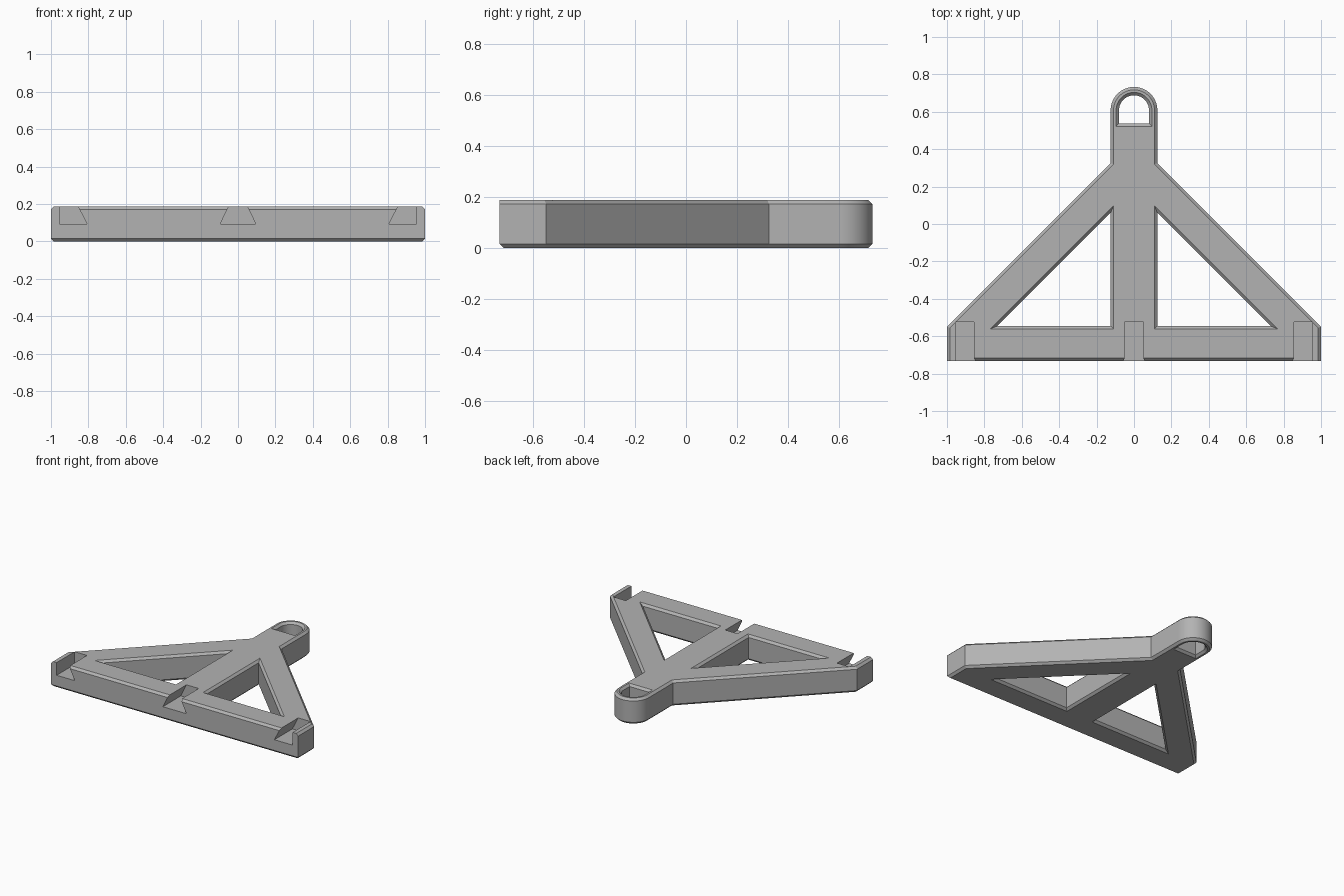
import bpy, bmesh, math
from mathutils import Vector

if "Cube" in bpy.data.objects:
    bpy.data.objects.remove(bpy.data.objects["Cube"], do_unlink=True)

H, C = 0.187, 0.0156          # thickness and chamfer
FRONT, SPINE = -0.733, 0.125  # front edge and half width of the spine
RING_Y = 0.608                # centre of the hanging loop

grey = bpy.data.materials.new("light grey")
grey.use_nodes = True
grey.diffuse_color = (0.45, 0.45, 0.45, 1)
grey.node_tree.nodes["Principled BSDF"].inputs["Base Color"].default_value = grey.diffuse_color


def loft(name, rings):
    """Closed solid through a stack of matching rings."""
    bm = bmesh.new()
    rows = [[bm.verts.new(p) for p in ring] for ring in rings]
    n = len(rows[0])
    for a, b in zip(rows, rows[1:]):
        for i in range(n):
            j = (i + 1) % n
            bm.faces.new((a[i], a[j], b[j], b[i]))
    bm.faces.new(rows[0])
    bm.faces.new(rows[-1])
    bmesh.ops.recalc_face_normals(bm, faces=bm.faces)
    mesh = bpy.data.meshes.new(name)
    bm.to_mesh(mesh)
    bm.free()
    mesh.materials.append(grey)
    obj = bpy.data.objects.new(name, mesh)
    bpy.context.collection.objects.link(obj)
    return obj


def offset(loop, d):
    """Move a counter-clockwise outline outward by d with mitred corners."""
    pts = [Vector(p) for p in loop]
    out = []
    for i, p in enumerate(pts):
        e1 = (p - pts[i - 1]).normalized()
        e2 = (pts[(i + 1) % len(pts)] - p).normalized()
        n1, n2 = Vector((e1.y, -e1.x)), Vector((e2.y, -e2.x))
        out.append(p + (n1 + n2) * d / (1 + n1.dot(n2)))
    return out


def plate(name, loop, levels):
    return loft(name, [[(p.x, p.y, z) for p in offset(loop, d)] for z, d in levels])


def along_y(name, profile, y0, y1):
    return loft(name, [[(x, y, z) for x, z in profile] for y in (y0, y1)])


def arch(radius, steps=32):
    return [(radius * math.cos(math.pi * i / steps),
             RING_Y + radius * math.sin(math.pi * i / steps)) for i in range(steps + 1)]


def combine(target, tool, operation):
    tool.hide_render = True
    mod = target.modifiers.new(operation.lower(), 'BOOLEAN')
    mod.object, mod.operation, mod.solver = tool, operation, 'EXACT'
    bpy.context.view_layer.objects.active = target
    bpy.ops.object.modifier_apply(modifier=mod.name)
    bpy.data.objects.remove(tool, do_unlink=True)


# Triangular frame with a rounded tab at the back
outline = [(-1, FRONT), (1, FRONT), (1, -0.549), (SPINE, 0.326)]
outline += arch(SPINE) + [(-SPINE, 0.326), (-1, -0.549)]
frame = plate("triangular_frame", outline, [(0, -C), (C, 0), (H - C, 0), (H, -C)])

# Square front corners at the two ends
for s in (-1, 1):
    corner = [(0.9, 0.1), (1, 0.1), (1, H - C), (1 - C, H), (0.9, H)]
    combine(frame, along_y("end_corner", [(s * x, z) for x, z in corner], FRONT, -0.6), 'UNION')

# Chamfered openings: two triangles and the hanging loop
E = 0.02
flare = [(-E, C + E), (C, 0), (H - C, 0), (H + E, C + E)]
bar, diag = -0.5455, 0.185
triangle = [(SPINE, bar), (diag - bar, bar), (SPINE, diag - SPINE)]
mirrored = [(-x, y) for x, y in reversed(triangle)]
loop_hole = [(-0.08, 0.538), (0.08, 0.538)] + arch(0.08)
for loop in (triangle, mirrored, loop_hole):
    combine(frame, plate("opening_cutter", loop, flare), 'DIFFERENCE')

# Dovetail notches along the front edge
floor, top, lean = 0.094, H + E, 0.01
middle = [(-0.095, floor), (0.095, floor), (0.05 - lean, top), (-0.05 + lean, top)]
side = [(0.808, floor), (0.955, floor), (0.955, top), (0.855 + lean, top)]
for profile in (middle, side, [(-x, z) for x, z in side]):
    combine(frame, along_y("notch_cutter", profile, FRONT - E, -0.525), 'DIFFERENCE')

# Smooth the rounded tab, keep hard edges sharp
bpy.ops.object.select_all(action='DESELECT')
frame.select_set(True)
bpy.context.view_layer.objects.active = frame
bpy.ops.object.shade_smooth_by_angle(angle=math.radians(30))
